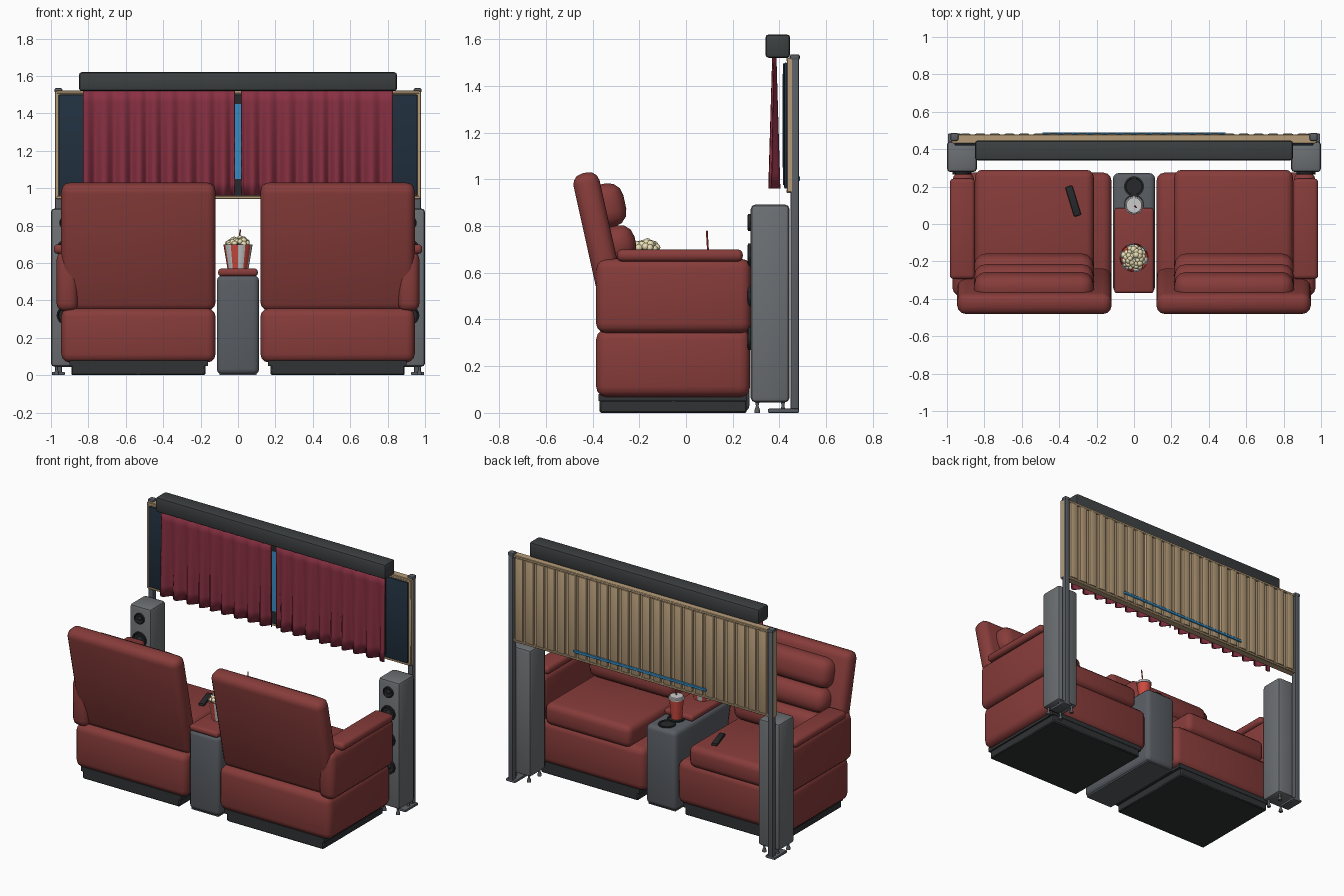
import bpy, bmesh, math, random
from mathutils import Vector, Matrix

if "Cube" in bpy.data.objects:
    bpy.data.objects.remove(bpy.data.objects["Cube"])

random.seed(4)


def mat(name, r, g, b):
    m = bpy.data.materials.new(name)
    m.diffuse_color = (r, g, b, 1)
    m.use_nodes = True
    m.node_tree.nodes["Principled BSDF"].inputs["Base Color"].default_value = m.diffuse_color
    return m


RED = mat("red_leather", .24, .045, .042)
BASE = mat("black_plastic", .03, .032, .034)
SLATE = mat("slate", .1, .11, .125)
GREY = mat("speaker_grey", .15, .16, .17)
CURTAIN = mat("curtain_red", .25, .03, .055)
TAN = mat("wood", .46, .33, .19)
NAVY = mat("navy", .015, .03, .05)
BLUE = mat("blue_glow", .04, .27, .55)
DARK = mat("dark", .02, .022, .024)
VALANCE = mat("valance_grey", .045, .05, .052)
CUP = mat("cup_red", .6, .07, .05)
WHITE = mat("white", .75, .75, .72)
CORN = mat("popcorn", .8, .72, .45)


def finish(name, bm, mats, angle=40):
    me = bpy.data.meshes.new(name)
    bmesh.ops.recalc_face_normals(bm, faces=bm.faces)
    bm.to_mesh(me)
    bm.free()
    ob = bpy.data.objects.new(name, me)
    bpy.context.collection.objects.link(ob)
    for m in mats:
        me.materials.append(m)
    bpy.ops.object.select_all(action='DESELECT')
    ob.select_set(True)
    bpy.context.view_layer.objects.active = ob
    bpy.ops.object.shade_smooth_by_angle(angle=math.radians(angle))
    return ob


def box(name, x, y, z, m, r=0, seg=3, tilt=0, turn=0):
    """Box from (min, max) ranges with rounded edges."""
    bm = bmesh.new()
    bmesh.ops.create_cube(bm, size=1)
    size = [abs(a[1] - a[0]) for a in (x, y, z)]
    bmesh.ops.scale(bm, vec=size, verts=bm.verts)
    if r:
        bmesh.ops.bevel(bm, geom=bm.edges[:], offset=r, segments=seg,
                        profile=.5, affect='EDGES', clamp_overlap=True)
    ob = finish(name, bm, [m])
    ob.location = [(a[0] + a[1]) / 2 for a in (x, y, z)]
    ob.rotation_euler = (math.radians(tilt), 0, math.radians(turn))
    return ob


def lathe(name, profile, loc, mats, n=24, stripe=0, rot=(0, 0, 0)):
    """Revolve (radius, height) points round z."""
    bm = bmesh.new()
    rings = [[bm.verts.new((r * math.cos(math.tau * i / n), r * math.sin(math.tau * i / n), h))
              for i in range(n)] for r, h in profile]
    for a, b in zip(rings, rings[1:]):
        for i in range(n):
            f = bm.faces.new((a[i], a[(i + 1) % n], b[(i + 1) % n], b[i]))
            if stripe:
                f.material_index = (i // stripe) % 2
    bm.faces.new(rings[0])
    bm.faces.new(rings[-1])
    ob = finish(name, bm, mats)
    ob.location = loc
    ob.rotation_euler = rot
    return ob


for s, side in ((-1, "left"), (1, "right")):
    def X(a, b):
        return sorted((s * a, s * b))

    # Recliner
    box(side + "_seat_base", X(.175, .89), (-.37, .26), (0, .055), BASE, .006, 1)
    box(side + "_seat_plinth", X(.16, .9), (-.375, .262), (.05, .08), BASE)
    box(side + "_seat_body", X(.12, .945), (-.385, .275), (.068, .358), RED, .045)
    box(side + "_seat_cushion", X(.215, .85), (-.3, .29), (.34, .485), RED, .04)
    box(side + "_backrest", X(.12, .945), (-.417, -.303), (.34, 1.035), RED, .045, tilt=12.5)
    for nm, yc, zc, d, h in (("head", -.345, .885, .17, .19), ("middle", -.305, .72, .18, .16),
                             ("lumbar", -.26, .565, .2, .18)):
        box(f"{side}_{nm}_pillow", X(.215, .855), (yc - d / 2, yc + d / 2),
            (zc - h / 2, zc + h / 2), RED, .065, 3, tilt=12)
    box(side + "_arm", X(.855, .97), (-.385, .278), (.342, .66), RED, .042)
    box(side + "_arm_pad", X(.85, .985), (-.295, .243), (.648, .7), RED, .022)

    # Tower speaker with drivers facing the seats
    box(side + "_speaker", X(.84, 1.0), (.277, .443), (.045, .892), GREY, .02, 2)
    for k, (z, r) in enumerate(((.815, .036), (.675, .05), (.5, .05), (.32, .05))):
        lathe(f"{side}_driver_{k}", [(r, 0), (r, .012), (r * .85, .014), (r * .75, .006),
                                     (r * .4, .003), (r * .3, .008), (.004, .011)],
              (s * .92, .278, z), [DARK], 20, rot=(math.pi / 2, 0, 0))
    for k, (fx, fy) in enumerate(((.87, .305), (.97, .305), (.87, .415), (.97, .415))):
        lathe(f"{side}_speaker_foot_{k}", [(.013, 0), (.013, .01), (.006, .03), (.01, .048)],
              (s * fx, fy, 0), [SLATE], 10)

    # Screen post, cap and foot
    box(side + "_post", X(.942, .978), (.448, .484), (.01, 1.52), SLATE, .006, 2)
    box(side + "_post_cap", X(.939, .981), (.445, .487), (1.51, 1.535), SLATE, .008, 2)
    box(side + "_post_foot", X(.925, .995), (.35, .484), (0, .018), SLATE, .006, 2)
    box(side + "_panel_side", X(.965, .978), (.432, .474), (.945, 1.52), TAN, .003, 1)

    # Pleated curtain, folds deepening toward the hem
    bm = bmesh.new()
    nx, nz = 90, 8
    grid = []
    for j in range(nz + 1):
        t = j / nz
        row = []
        for i in range(nx + 1):
            u = i / nx
            y = .381 + (.006 + .017 * t) * math.sin(u * math.tau * 9 + .6 * math.sin(u * 11))
            row.append(bm.verts.new((s * (.016 + .81 * u), y, 1.53 - .57 * t)))
        grid.append(row)
    for a, b in zip(grid, grid[1:]):
        for i in range(nx):
            bm.faces.new((a[i], a[i + 1], b[i + 1], b[i]))
    ob = finish(side + "_curtain", bm, [CURTAIN], 60)
    ob.modifiers.new("thickness", 'SOLIDIFY').thickness = .006

# Screen panel, slatted on the back
box("screen_backing", (-.968, .968), (.432, .468), (.95, 1.515), TAN)
for nm, z in (("bottom", (.942, .958)), ("top", (1.505, 1.522))):
    box(nm + "_panel_rail", (-.97, .97), (.43, .478), z, TAN, .003, 1)
N = 24
for i in range(N):
    c = -.94 + 1.88 * (i + .5) / N
    box(f"back_slat_{i}", (c - .029, c + .029), (.46, .483), (.957, 1.507), TAN, .008, 2)
box("screen_front", (-.96, .96), (.42, .434), (.96, 1.5), NAVY, .006, 2)
box("screen_black_border", (-.8, .8), (.416, .422), (.975, 1.495), DARK)
box("screen_picture", (-.77, .77), (.413, .418), (1.05, 1.45), BLUE)
box("back_light_strip", (-.49, .49), (.478, .489), (.993, 1.012), BLUE, .003, 1)
box("curtain_valance", (-.85, .85), (.34, .446), (1.52, 1.62), VALANCE, .014, 2)

# Centre console with cup holders
box("console", (-.113, .113), (-.365, .272), (.004, .535), SLATE, .03, 3)
box("console_foot", (-.1, .1), (-.35, .255), (0, .02), SLATE)
box("console_pad", (-.106, .106), (-.37, .085), (.53, .57), RED, .016)
for k, y in enumerate((.2, .105)):
    lathe(f"cup_holder_{k}", [(.054, 0), (.054, .008), (.045, .008), (.043, .003), (.002, .003)],
          (0, y, .534), [DARK], 28)

# Drink
lathe("drink_cup", [(.033, 0), (.045, .135)], (0, .1, .54), [CUP])
lathe("drink_lid", [(.049, 0), (.049, .01), (.043, .013), (.041, .02), (.002, .02)],
      (0, .1, .67), [WHITE])
lathe("drink_straw", [(.004, 0), (.004, .1)], (.004, .095, .68), [CUP], 8, rot=(.06, .08, 0))

# Striped popcorn bucket
lathe("popcorn_bucket", [(.056, 0), (.078, .13), (.074, .13), (.07, .11), (.002, .11)],
      (0, -.18, .568), [CUP, WHITE], 24, 2)
bm = bmesh.new()
for i in range(34):
    r = .058 * math.sqrt((i + .5) / 34)
    a = i * 2.4
    z = .725 - 7 * r * r + random.uniform(-.008, .008)
    bmesh.ops.create_icosphere(bm, subdivisions=2, radius=random.uniform(.014, .02),
                               matrix=Matrix.Translation((r * math.cos(a), -.18 + r * math.sin(a), z)))
finish("popcorn", bm, [CORN])

# Remote lying on the left seat
box("remote", (-.345, -.305), (.04, .205), (.482, .502), DARK, .008, 2, turn=17)
